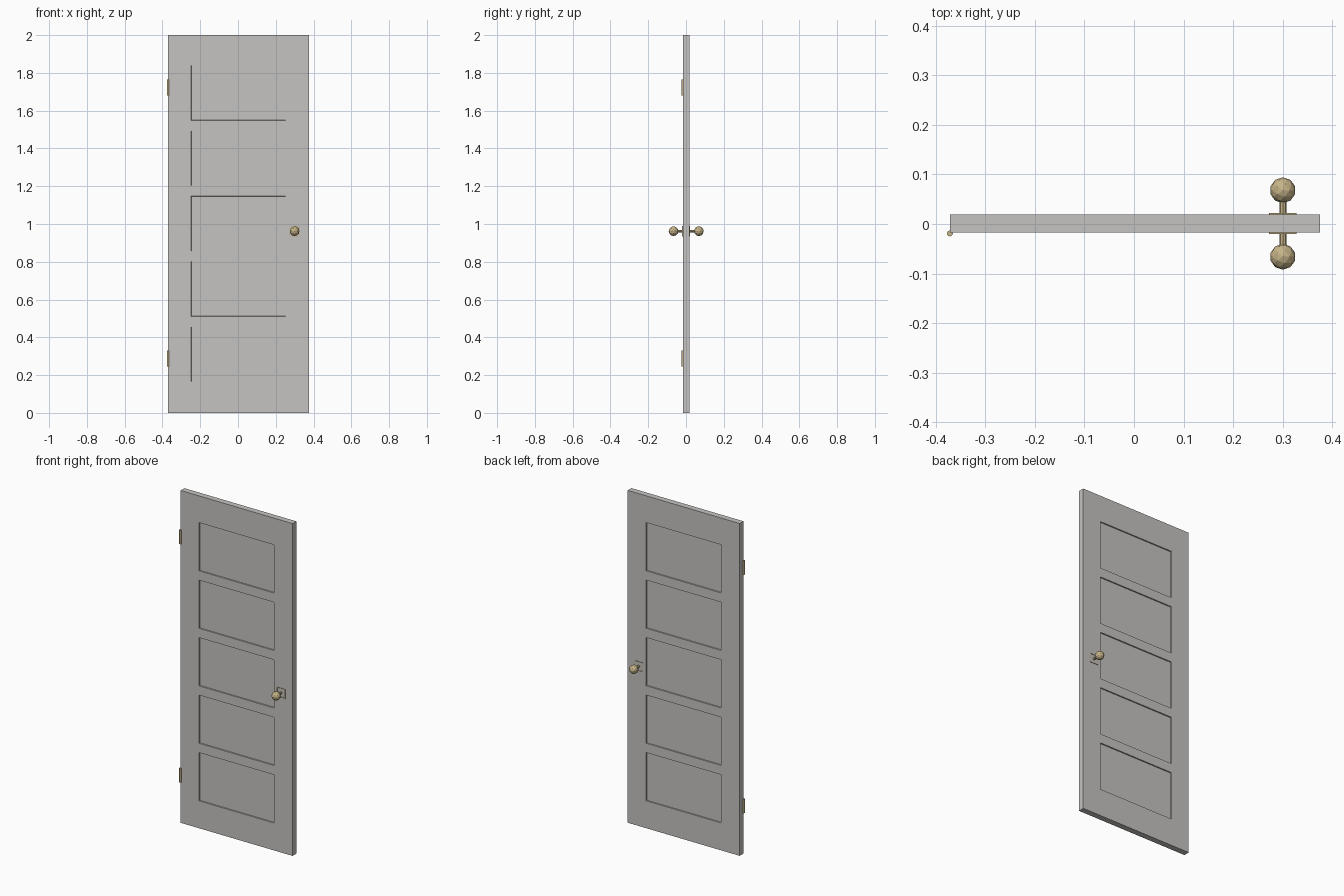
import bpy, bmesh, math
from mathutils import Matrix, Vector

if "Cube" in bpy.data.objects:
    bpy.data.objects.remove(bpy.data.objects["Cube"], do_unlink=True)


def material(name, rgb):
    m = bpy.data.materials.new(name)
    m.use_nodes = True
    m.diffuse_color = (*rgb, 1)
    m.node_tree.nodes["Principled BSDF"].inputs["Base Color"].default_value = (*rgb, 1)
    return m


paint = material("warm grey paint", (0.56, 0.55, 0.535))
brass = material("aged brass", (0.57, 0.46, 0.25))


def finish(name, bm, mat):
    mesh = bpy.data.meshes.new(name)
    bm.to_mesh(mesh)
    bm.free()
    mesh.materials.append(mat)
    ob = bpy.data.objects.new(name, mesh)
    bpy.context.collection.objects.link(ob)
    return ob


def cylinder(name, loc, radius, length, axis, sides):
    bm = bmesh.new()
    turn = Matrix.Rotation(math.pi / 2, 4, 'X') if axis == 'Y' else Matrix()
    bmesh.ops.create_cone(bm, cap_ends=True, segments=sides, radius1=radius,
                          radius2=radius, depth=length,
                          matrix=Matrix.Translation(loc) @ turn)
    return finish(name, bm, brass)


MID_Y, HALF = 0.001, 0.018

# Door slab: a front and a back sheet with five recessed panels, joined at the rim
xs = [-0.371, -0.248, 0.252, 0.375]
zs = [0]
for i in range(5):
    bottom = 0.165 + 0.346 * i
    zs += [bottom, bottom + 0.29]
zs.append(2)

bm = bmesh.new()
panels = []
for side in (-1, 1):
    grid = [[bm.verts.new((x, MID_Y + side * HALF, z)) for x in xs] for z in zs]
    for r in range(len(zs) - 1):
        for c in range(len(xs) - 1):
            quad = [grid[r][c], grid[r][c + 1], grid[r + 1][c + 1], grid[r + 1][c]]
            face = bm.faces.new(quad if side < 0 else quad[::-1])
            if c == 1 and r % 2:
                panels.append(face)
bm.normal_update()
rim = [e for e in bm.edges if e.is_boundary]
bmesh.ops.bridge_loops(bm, edges=rim)
bmesh.ops.recalc_face_normals(bm, faces=bm.faces[:])
bmesh.ops.inset_individual(bm, faces=panels, thickness=0.001, depth=-0.007)
finish("door_slab", bm, paint)

# Knob, shank and thin square rim on each side
KNOB_X, KNOB_Z = 0.3, 0.962
for side, label in ((-1, "front"), (1, "back")):
    face_y = MID_Y + side * HALF

    bm = bmesh.new()
    bmesh.ops.create_icosphere(bm, subdivisions=2, radius=0.026, matrix=Matrix.Translation(
        (KNOB_X, MID_Y + side * 0.067, KNOB_Z)))
    finish(label + "_knob", bm, brass)

    cylinder(label + "_shank", (KNOB_X, face_y + side * 0.015, KNOB_Z), 0.007, 0.03, 'Y', 8)

    bm = bmesh.new()
    for dx, dz in ((1, 0), (-1, 0), (0, 1), (0, -1)):
        size = Vector((0.003 if dx else 0.056, 0.004, 0.003 if dz else 0.05))
        spot = Vector((KNOB_X + dx * 0.0265, face_y + side * 0.001, KNOB_Z + dz * 0.0265))
        bmesh.ops.create_cube(bm, size=1, matrix=Matrix.LocRotScale(spot, None, size))
    finish(label + "_knob_rim", bm, brass)

# Hinge barrels
for label, z in (("lower", 0.287), ("upper", 1.722)):
    cylinder(label + "_hinge", (-0.371, -0.019, z), 0.006, 0.085, 'Z', 12)
